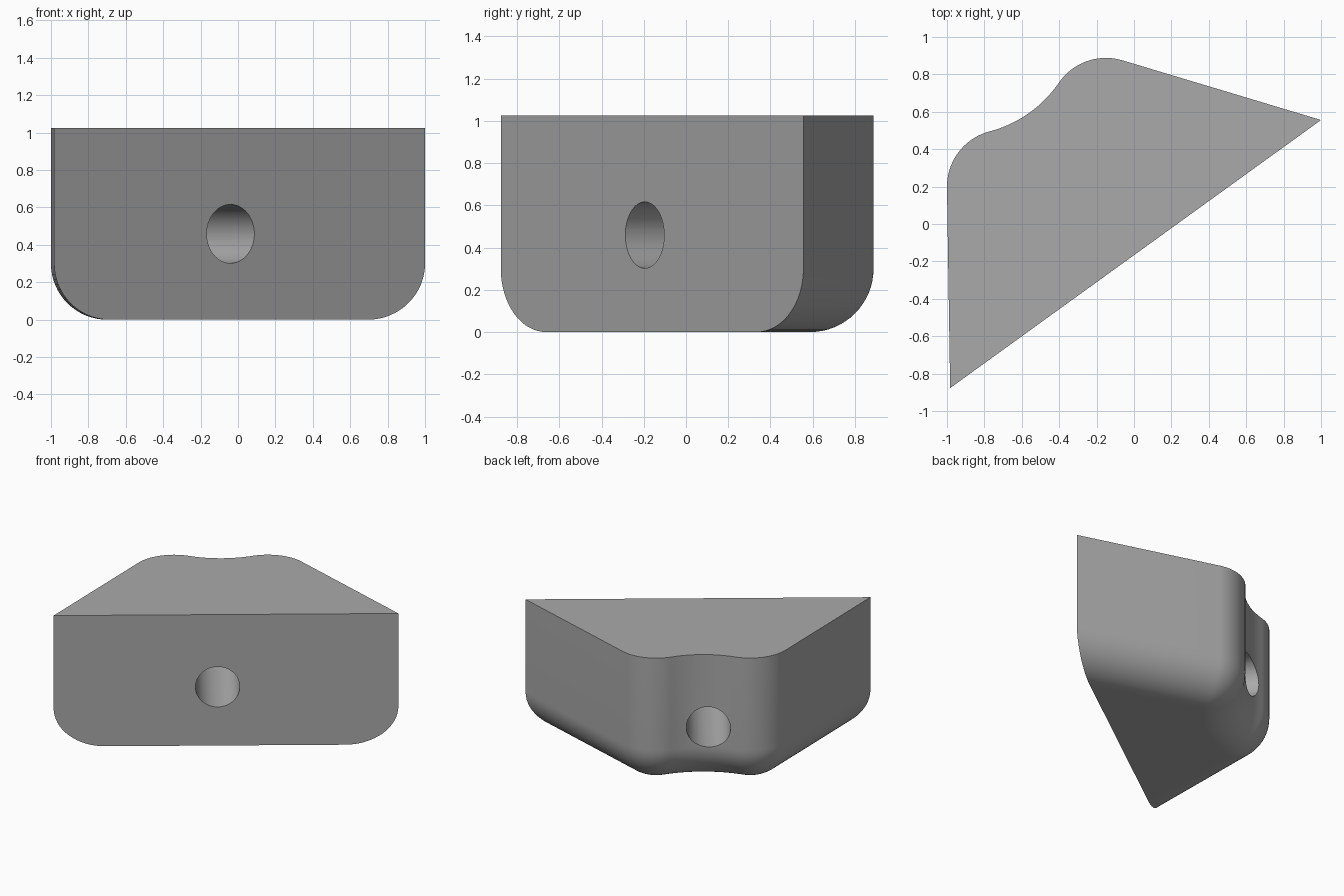
import bpy, bmesh
from math import pi, sin, cos, asin, atan2, radians
from mathutils import Vector

cube = bpy.data.objects.get("Cube")
if cube:
    bpy.data.objects.remove(cube, do_unlink=True)

HEIGHT, FILLET, R = 1.025, 0.30, 0.305
A, B = Vector((-0.983, -0.877)), Vector((1.0, 0.556))      # ends of the flat front face
C1, C2 = Vector((-0.15, 0.583)), Vector((-0.695, 0.2))     # rounded rear corner centres


def polar(a):
    return Vector((cos(a), sin(a)))


def heading(p, q):
    return atan2(q.y - p.y, q.x - p.x)


def arc(centre, radius, a0, a1, n):
    return [centre + radius * polar(a0 + (a1 - a0) * i / n) for i in range(n + 1)]


# Shallow concave rear arc tangent to both rounded corners
SAG = 0.06
half = (C1 - C2).length / 2
apex = R - SAG
R3 = (half ** 2 + apex ** 2 - R ** 2) / (2 * (R - apex))
C3 = (C1 + C2) / 2 + (R3 + apex) * polar(heading(C2, C1) + pi / 2)

# Straight walls run tangentially from the front ends to the corners
wall_b = heading(B, C1) - asin(R / (C1 - B).length)
wall_a = heading(A, C2) + asin(R / (C2 - A).length)
front = heading(A, B)


def outline(d):
    """Plan outline inset by d everywhere except along the front face."""
    along = polar(front)
    pts = [A + along * d / sin(wall_a - front),
           B - along * d / sin(front + pi - wall_b)]
    pts += arc(C1, R - d, wall_b - pi / 2, heading(C1, C3), 20)
    pts += arc(C3, R3 + d, heading(C3, C1) % (2 * pi), heading(C3, C2) % (2 * pi), 24)[1:-1]
    pts += arc(C2, R - d, heading(C2, C3), wall_a + pi / 2, 20)
    return pts


# Block body: straight walls, then a quarter-round down to the base
STEPS = 16
levels = [(HEIGHT, 0)]
for i in range(STEPS + 1):
    a = pi / 2 * i / STEPS
    levels.append((FILLET * (1 - sin(a)), FILLET * (1 - cos(a))))

bm = bmesh.new()
rings = [[bm.verts.new((p.x, p.y, z)) for p in outline(d)] for z, d in levels]
n = len(rings[0])
for up, low in zip(rings, rings[1:]):
    for i in range(1, n):
        j = (i + 1) % n
        bm.faces.new((up[i], low[i], low[j], up[j]))
bm.faces.new(rings[0])
bm.faces.new(rings[-1][::-1])
# Single flat front face
bm.faces.new([r[0] for r in rings] + [r[1] for r in reversed(rings)])
bmesh.ops.recalc_face_normals(bm, faces=bm.faces)
mesh = bpy.data.meshes.new("corner_block")
bm.to_mesh(mesh)
bm.free()
block = bpy.data.objects.new("corner_block", mesh)
bpy.context.collection.objects.link(block)

# Grey material
grey = bpy.data.materials.new("plain_grey")
grey.use_nodes = True
colour = (0.4, 0.4, 0.4, 1)
grey.diffuse_color = colour
grey.node_tree.nodes["Principled BSDF"].inputs["Base Color"].default_value = colour
mesh.materials.append(grey)

# Round through hole, square to the front face
bpy.ops.mesh.primitive_cylinder_add(vertices=64, radius=0.157, depth=4,
                                    location=(-0.04, -0.195, 0.459),
                                    rotation=(pi / 2, 0, front))
cutter = bpy.context.object
cutter.name = "hole_cutter"
cutter.hide_render = True
cutter.data.materials.append(grey)

bpy.ops.object.select_all(action="DESELECT")
block.select_set(True)
bpy.context.view_layer.objects.active = block
cut = block.modifiers.new("hole", "BOOLEAN")
cut.operation = "DIFFERENCE"
cut.solver = "EXACT"
cut.object = cutter
bpy.ops.object.modifier_apply(modifier=cut.name)
bpy.data.objects.remove(cutter, do_unlink=True)
bpy.ops.object.shade_smooth_by_angle(angle=radians(30))
